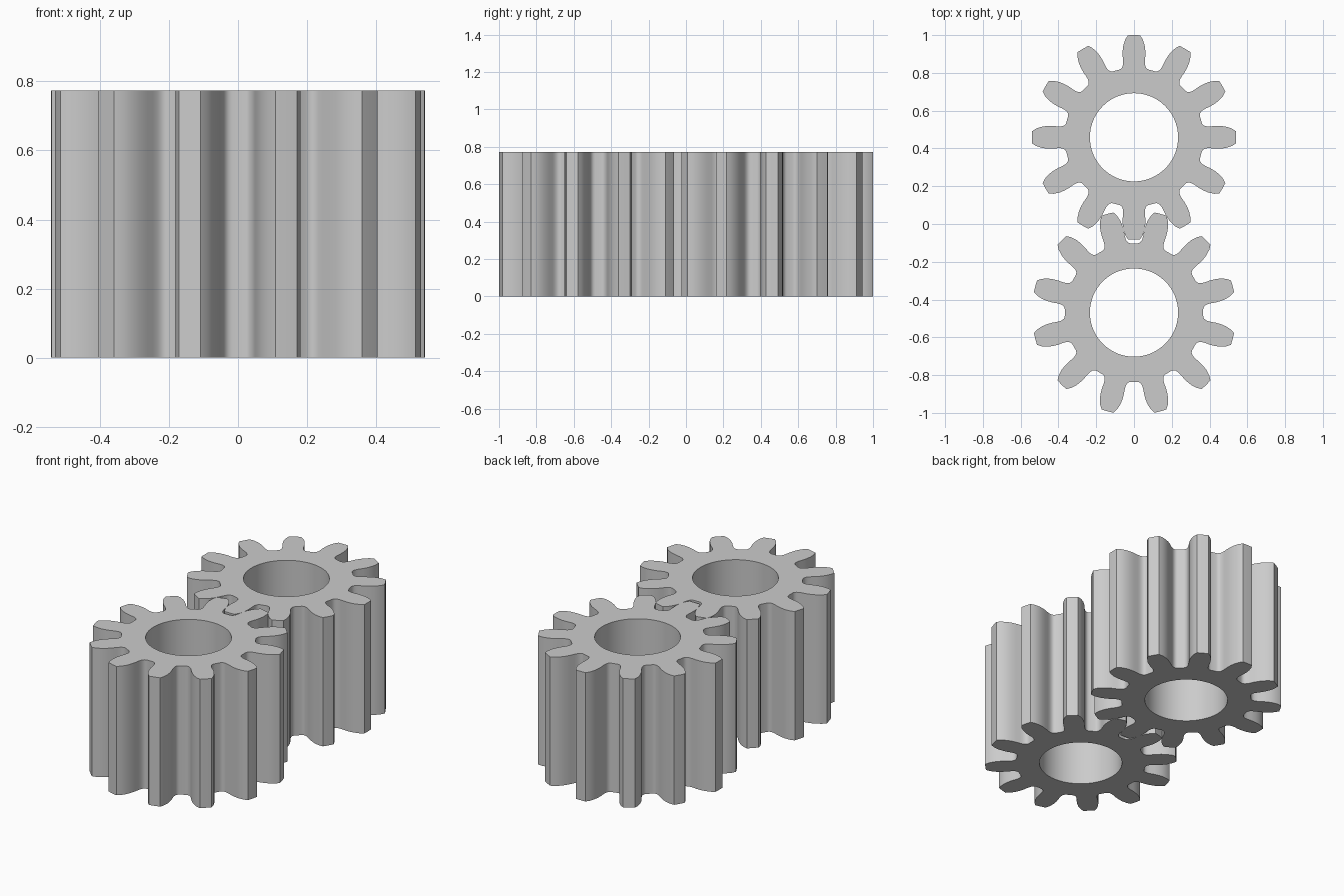
import bpy, bmesh, math
from mathutils import Vector

cube = bpy.data.objects.get("Cube")
if cube:
    bpy.data.objects.remove(cube, do_unlink=True)

# One plain steel grey
steel = bpy.data.materials.new("steel_grey")
steel.use_nodes = True
grey = (0.6, 0.6, 0.6, 1)
steel.diffuse_color = grey
steel.node_tree.nodes["Principled BSDF"].inputs["Base Color"].default_value = grey

MODULE = 0.0773
TEETH = 12
HEIGHT = 10 * MODULE
BORE = 3.02 * MODULE
PITCH = 360 / TEETH

# Half tooth from root fillet to tip: (radius, half angle in degrees)
FLANK = [(0.3665, 12.4), (0.3685, 11.1), (0.373, 10.0), (0.381, 9.1),
         (0.392, 8.5), (0.41, 8.1), (0.435, 7.95), (0.464, 7.4),
         (0.49, 6.6), (0.52, 5.1), (0.541, 3.4)]


def polar(radius, degrees):
    a = math.radians(degrees)
    return Vector((radius * math.cos(a), radius * math.sin(a), 0))


def add_loop(bm, points):
    verts = [bm.verts.new(p) for p in points]
    return [bm.edges.new((v, verts[i - 1])) for i, v in enumerate(verts)]


def make_gear(name, y, first_tooth):
    # Toothed outline, counterclockwise from the root gap before each tooth
    half = ([(FLANK[0][0], -PITCH / 2)] + [(r, -a) for r, a in FLANK])
    tooth = half + [(FLANK[-1][0], 0)] + [(r, a) for r, a in reversed(FLANK)]
    outline = [polar(r, first_tooth + PITCH * i + a)
               for i in range(TEETH) for r, a in tooth]
    bore = [polar(BORE, 360 * i / 96) for i in range(96)]

    # Fill between outline and bore, then raise to a solid
    bm = bmesh.new()
    edges = add_loop(bm, outline) + add_loop(bm, bore)
    bmesh.ops.triangle_fill(bm, edges=edges, use_beauty=True, normal=(0, 0, 1))
    raised = bmesh.ops.extrude_face_region(bm, geom=bm.faces[:], use_keep_orig=True)
    top = [g for g in raised["geom"] if isinstance(g, bmesh.types.BMVert)]
    bmesh.ops.translate(bm, verts=top, vec=(0, 0, HEIGHT))
    bmesh.ops.recalc_face_normals(bm, faces=bm.faces[:])

    mesh = bpy.data.meshes.new(name)
    bm.to_mesh(mesh)
    bm.free()
    mesh.materials.append(steel)
    gear = bpy.data.objects.new(name, mesh)
    gear.location.y = y
    bpy.context.collection.objects.link(gear)
    bpy.ops.object.select_all(action='DESELECT')
    gear.select_set(True)
    bpy.context.view_layer.objects.active = gear
    bpy.ops.object.shade_smooth_by_angle(angle=math.radians(32))
    return gear


# Meshing pair, the front gear turned by half a tooth
make_gear("back_gear", 0.459, 0)
make_gear("front_gear", -0.469, PITCH / 2)
